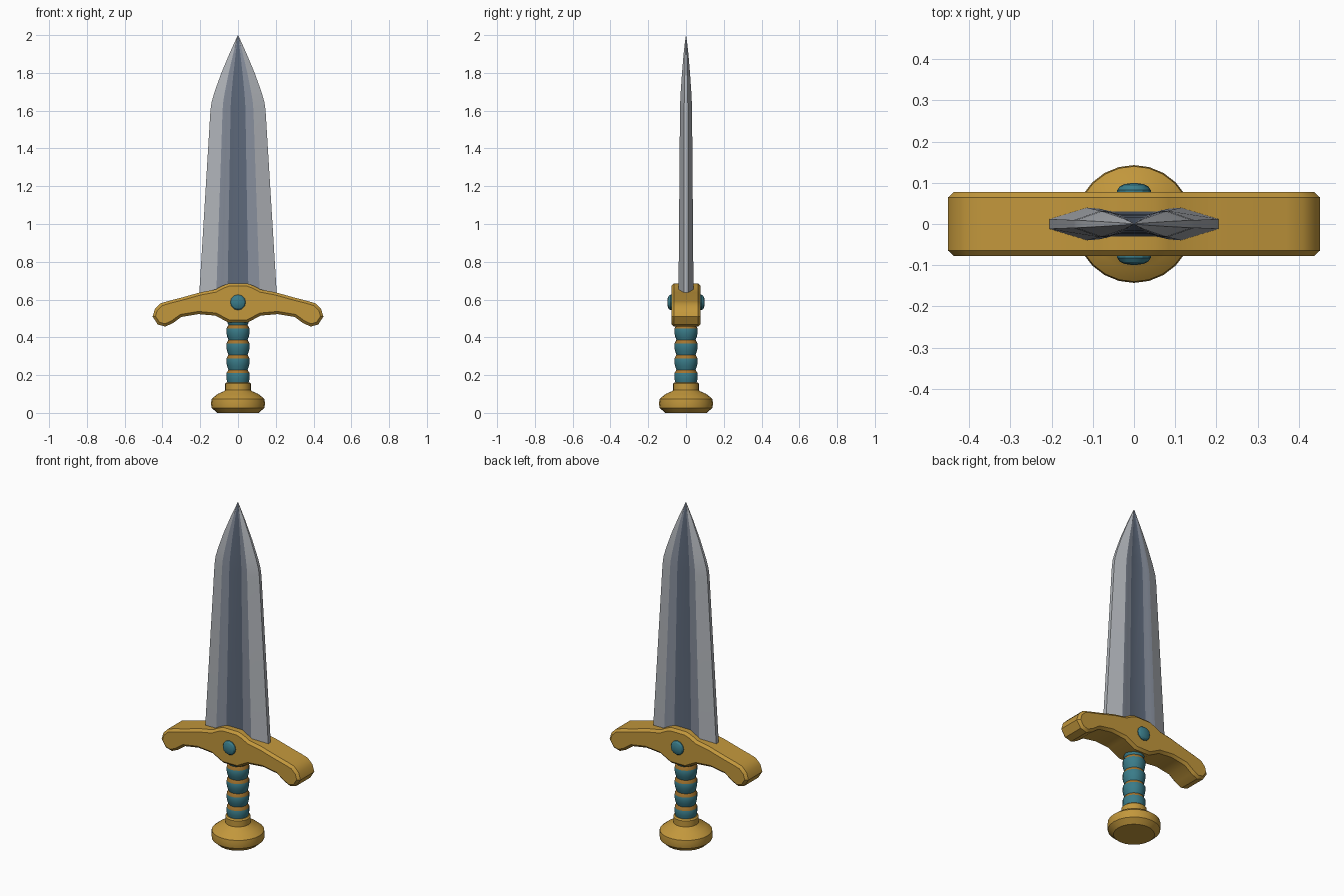
import bpy, bmesh
from math import sin, cos, pi, radians

old = bpy.data.objects.get("Cube")
if old:
    bpy.data.objects.remove(old, do_unlink=True)


def material(name, rgb):
    m = bpy.data.materials.new(name)
    m.use_nodes = True
    m.diffuse_color = (*rgb, 1)
    m.node_tree.nodes["Principled BSDF"].inputs["Base Color"].default_value = (*rgb, 1)
    return m


gold = material("gold", (0.54, 0.31, 0.045))
bronze = material("bronze cord", (0.38, 0.18, 0.028))
teal = material("teal", (0.042, 0.2, 0.25))
edge_steel = material("edge steel", (0.43, 0.45, 0.48))
mid_steel = material("middle steel", (0.24, 0.27, 0.33))
dark_steel = material("dark steel", (0.11, 0.14, 0.195))


def finish(name, bm, mats, smooth=30):
    bmesh.ops.recalc_face_normals(bm, faces=bm.faces)
    mesh = bpy.data.meshes.new(name)
    bm.to_mesh(mesh)
    bm.free()
    for m in mats:
        mesh.materials.append(m)
    ob = bpy.data.objects.new(name, mesh)
    bpy.context.collection.objects.link(ob)
    bpy.ops.object.select_all(action="DESELECT")
    ob.select_set(True)
    bpy.context.view_layer.objects.active = ob
    if smooth:
        bpy.ops.object.shade_smooth_by_angle(angle=radians(smooth))
    return ob


def lathe(name, profile, sides, mats, bands=()):
    """Revolve (radius, height) points; bands lists segments using the second material."""
    bm = bmesh.new()
    rings = [[bm.verts.new((r * cos(2 * pi * i / sides), r * sin(2 * pi * i / sides), z))
              for i in range(sides)] for r, z in profile]
    for k, (a, b) in enumerate(zip(rings, rings[1:])):
        for i in range(sides):
            j = (i + 1) % sides
            f = bm.faces.new((a[i], a[j], b[j], b[i]))
            f.material_index = int(k in bands)
    bm.faces.new(rings[0])
    bm.faces.new(rings[-1])
    return finish(name, bm, mats)


# Pommel with its collar
lathe("pommel", [(0.11, 0), (0.14, 0.027), (0.143, 0.05), (0.14, 0.074), (0.108, 0.1),
                 (0.072, 0.116), (0.068, 0.12), (0.068, 0.155), (0.06, 0.162)], 24, [gold])

# Grip: swelling leather turns separated by sloping cords
profile, cords = [(0.054, 0.15), (0.061, 0.18)], []
for i in range(4):
    z = 0.21 + 0.079 * i
    cords.append(len(profile))
    profile += [(0.061, z), (0.051, z + 0.018), (0.058, z + 0.038), (0.061, z + 0.055)]
lathe("grip", profile, 16, [teal, bronze], cords)

# Crossguard: mirrored outline, extruded and chamfered
half = [(0.05, 0.685), (0.085, 0.672), (0.12, 0.653), (0.2, 0.638), (0.3, 0.61),
        (0.37, 0.592), (0.41, 0.58), (0.44, 0.55), (0.452, 0.51), (0.425, 0.468),
        (0.385, 0.457), (0.345, 0.475), (0.3, 0.508), (0.21, 0.523), (0.12, 0.515),
        (0.05, 0.478)]
outline = half + [(-x, z) for x, z in reversed(half)]
bm = bmesh.new()
face = bm.faces.new([bm.verts.new((x, -0.078, z)) for x, z in outline])
ext = bmesh.ops.extrude_face_region(bm, geom=[face])
bmesh.ops.translate(bm, vec=(0, 0.156, 0),
                    verts=[g for g in ext["geom"] if isinstance(g, bmesh.types.BMVert)])
guard = finish("crossguard", bm, [gold], 0)
bevel = guard.modifiers.new("chamfer", "BEVEL")
bevel.width = 0.014
bevel.segments = 1
bevel.limit_method = "ANGLE"
bevel.angle_limit = radians(70)
bpy.ops.object.modifier_apply(modifier=bevel.name)
bpy.ops.object.shade_smooth_by_angle(angle=radians(30))

# Gems on both faces of the guard
for side, name in ((1, "front_gem"), (-1, "back_gem")):
    gem = lathe(name, [(0.041, 0.06), (0.041, 0.082), (0.034, 0.092), (0.022, 0.097),
                       (0.008, 0.099)], 12, [teal])
    gem.rotation_euler.x = side * pi / 2
    gem.location.z = 0.585

# Blade: hollow-ground section tapered along its length
section = [(1, 0.012), (0.56, 0.04), (0.42, 0.038), (0.27, 0.031)]
section += [(-x, y) for x, y in reversed(section)]
section += [(-x, -y) for x, y in section]
tones = [0, 1, 1, 2, 1, 1, 0, 0] * 2
stations = [(0.6, 0.207, 1), (1.6, 0.146, 0.8), (1.645, 0.14, 0.77), (1.7, 0.124, 0.7),
            (1.8, 0.088, 0.53), (1.9, 0.046, 0.32), (1.96, 0.019, 0.15), (2, 0.0008, 0.01)]
bm = bmesh.new()
rings = [[bm.verts.new((x * w, y * t, z)) for x, y in section] for z, w, t in stations]
n = len(section)
for a, b in zip(rings, rings[1:]):
    for i in range(n):
        j = (i + 1) % n
        bm.faces.new((a[i], a[j], b[j], b[i])).material_index = tones[i]
bm.faces.new(rings[0])
bm.faces.new(rings[-1])
finish("blade", bm, [edge_steel, mid_steel, dark_steel], 20)
